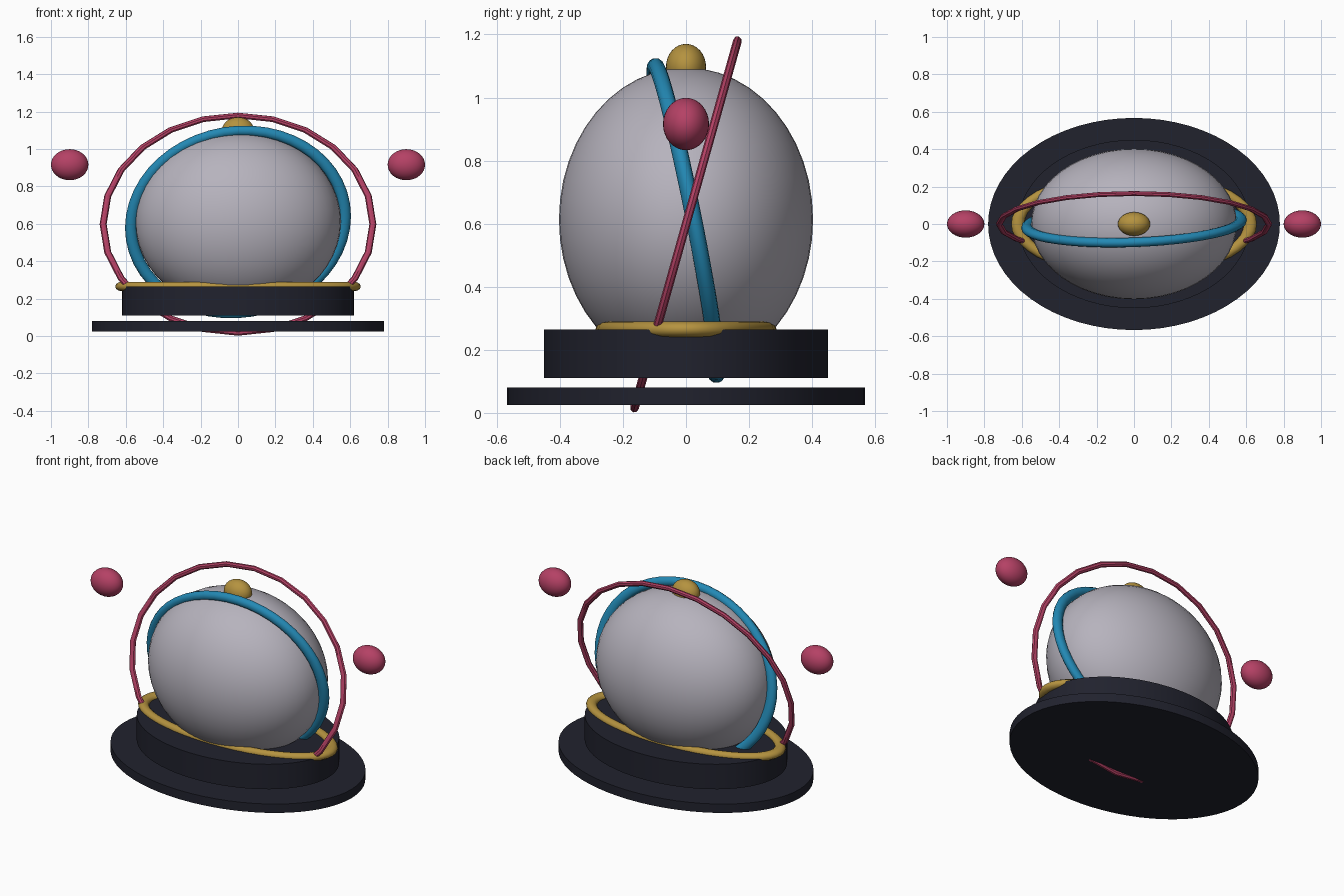
import bpy
import math
from mathutils import Matrix, Vector

if "Cube" in bpy.data.objects:
    bpy.data.objects.remove(bpy.data.objects["Cube"])


def material(name, rgb):
    m = bpy.data.materials.new(name)
    m.diffuse_color = (*rgb, 1.0)
    m.use_nodes = True
    m.node_tree.nodes["Principled BSDF"].inputs["Base Color"].default_value = m.diffuse_color
    return m


SHELL = material("pale lilac grey", (0.47, 0.45, 0.51))
DARK = material("charcoal navy", (0.015, 0.016, 0.027))
GOLD = material("antique gold", (0.46, 0.29, 0.05))
BLUE = material("ocean blue", (0.017, 0.25, 0.46))
PINK = material("raspberry pink", (0.46, 0.053, 0.13))


def finish(name, mat):
    ob = bpy.context.object
    ob.name = name
    ob.data.materials.append(mat)
    bpy.ops.object.shade_smooth_by_angle(angle=math.radians(40))
    return ob


def ellipsoid(name, centre, radii, mat, segments=32, rings=16):
    bpy.ops.mesh.primitive_uv_sphere_add(segments=segments, ring_count=rings, radius=1)
    ob = finish(name, mat)
    ob.data.transform(Matrix.Translation(centre) @ Matrix.Diagonal((*radii, 1)))
    return ob


def disc(name, rx, ry, z0, z1, mat):
    bpy.ops.mesh.primitive_cylinder_add(vertices=64, radius=1, depth=1)
    ob = finish(name, mat)
    ob.data.transform(Matrix.Translation((0, 0, (z0 + z1) / 2))
                      @ Matrix.Diagonal((rx, ry, z1 - z0, 1)))
    return ob


def hoop(name, z, u, v, w, minor, segments, sides, mat):
    """Unit torus stretched onto the half-axes u and v, with tube depth along w."""
    bpy.ops.mesh.primitive_torus_add(major_radius=1, minor_radius=minor,
                                     major_segments=segments, minor_segments=sides)
    ob = finish(name, mat)
    frame = Matrix((u, v, w)).transposed().to_4x4()
    ob.data.transform(Matrix.Translation((0, 0, z)) @ frame)
    if frame.determinant() < 0:
        ob.data.flip_normals()
    return ob


# Stand: wide plate and raised drum
disc("base_plate", 0.78, 0.567, 0.025, 0.08, DARK)
disc("base_drum", 0.62, 0.45, 0.11, 0.265, DARK)

# Egg-shaped body with a finial on top
ellipsoid("body", (0, 0, 0.613), (0.55, 0.403, 0.482), SHELL, 48, 24)
ellipsoid("finial", (0, 0, 1.098), (0.086, 0.0635, 0.072), GOLD)

# Collar resting on the drum
bpy.ops.mesh.primitive_torus_add(major_radius=1, minor_radius=0.025,
                                 major_segments=48, minor_segments=12)
collar = finish("collar", GOLD)
for vert in collar.data.vertices:
    ring = Vector((vert.co.x, vert.co.y)).normalized()
    tube = vert.co.xy - ring
    vert.co = (ring.x * 0.622 + tube.x * 1.375, ring.y * 0.262 + tube.y, 0.265 + vert.co.z)

# Two tilted hoops crossing each other
hoop("inner_hoop", 0.61, (0.572, 0.02, 0.03), (0, -0.098, 0.487), (0, 0.45, 0.1),
     0.056, 48, 12, BLUE)
hoop("outer_hoop", 0.598, (0.721, 0, 0), (0, 0.163, 0.581), (0, 0.50, -0.18),
     0.026, 24, 8, PINK)

# Floating side orbs
for side, label in ((-1, "left"), (1, "right")):
    ellipsoid(label + "_orb", (side * 0.9, 0, 0.916), (0.1, 0.073, 0.083), PINK)
